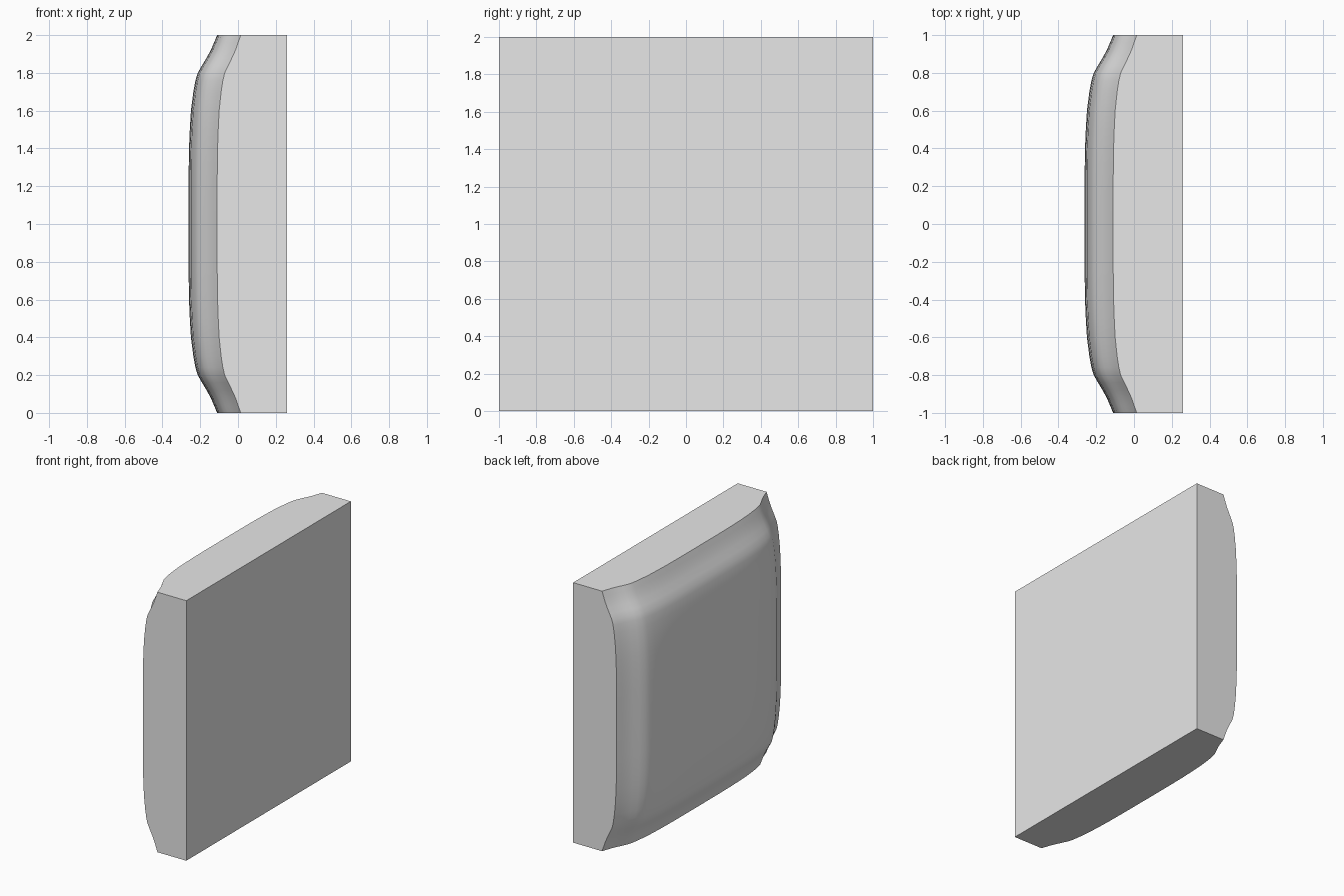
import bpy, bmesh

if "Cube" in bpy.data.objects:
    bpy.data.objects.remove(bpy.data.objects["Cube"])

# Relative bulge depth from the middle (t = 0) to the border (t = 1)
PROFILE = [(0, 1), (.25, .9995), (.4, .997), (.5, .992), (.6, .985), (.7, .970),
           (.76, .957), (.8, .943), (.84, .916), (.88, .888), (.92, .862),
           (.96, .842), (1, .822)]
BACK_X = 0.26


def bulge(t):
    t = min(abs(t), 1)
    for (a, ga), (b, gb) in zip(PROFILE, PROFILE[1:]):
        if t <= b:
            return ga + (gb - ga) * (t - a) / (b - a)
    return PROFILE[-1][1]


def face_x(y, z):
    return 0.59 - 0.852 * bulge(y) * bulge(z)


ticks = [-t for t, _ in reversed(PROFILE[1:])] + [t for t, _ in PROFILE]
n = len(ticks)
bm = bmesh.new()

# Pillowed face
grid = [[bm.verts.new((face_x(y, z), y, z + 1)) for z in ticks] for y in ticks]
for i in range(n - 1):
    for j in range(n - 1):
        bm.faces.new((grid[i][j], grid[i][j + 1], grid[i + 1][j + 1], grid[i + 1][j]))

# Flat sides and flat back
rim = [e for e in bm.edges if e.is_boundary]
ext = bmesh.ops.extrude_edge_only(bm, edges=rim)["geom"]
for v in ext:
    if isinstance(v, bmesh.types.BMVert):
        v.co.x = BACK_X
bmesh.ops.holes_fill(bm, edges=[e for e in bm.edges if e.is_boundary], sides=0)
bmesh.ops.recalc_face_normals(bm, faces=bm.faces)

# Smooth pillow, crisp flat borders
for f in bm.faces:
    f.smooth = all(v.co.x < BACK_X - 0.01 for v in f.verts)
for e in bm.edges:
    if len({f.smooth for f in e.link_faces}) > 1:
        e.smooth = False

mesh = bpy.data.meshes.new("pillowed_panel")
bm.to_mesh(mesh)
bm.free()
panel = bpy.data.objects.new("pillowed_panel", mesh)
bpy.context.collection.objects.link(panel)

grey = bpy.data.materials.new("light grey")
grey.diffuse_color = (0.8, 0.8, 0.8, 1)
grey.use_nodes = True
grey.node_tree.nodes["Principled BSDF"].inputs["Base Color"].default_value = grey.diffuse_color
mesh.materials.append(grey)
